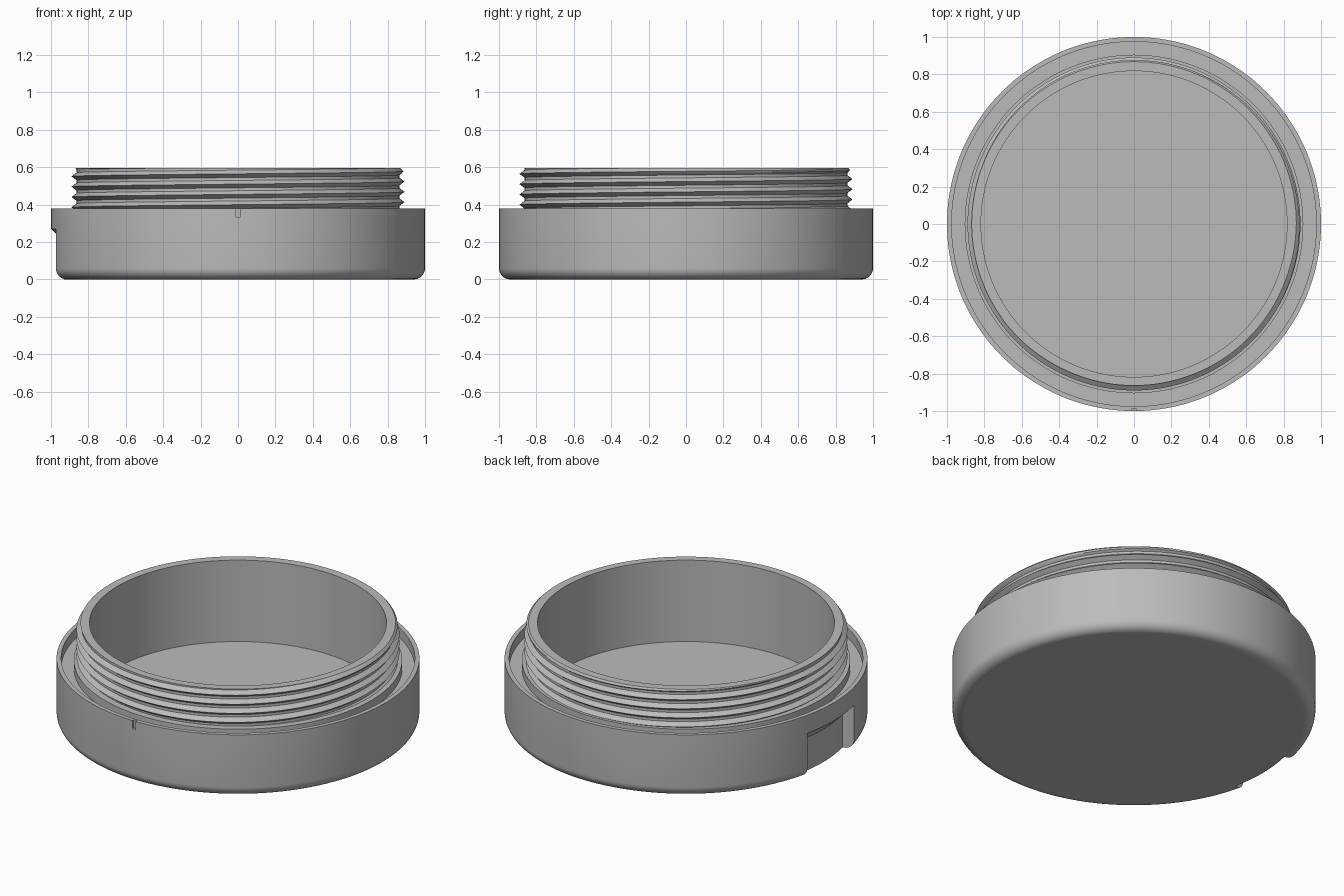
import bpy, bmesh
from math import sin, cos, pi, radians

if "Cube" in bpy.data.objects:
    bpy.data.objects.remove(bpy.data.objects["Cube"])

GREY = (0.5, 0.5, 0.5, 1)
mat = bpy.data.materials.new("plain grey")
mat.use_nodes = True
mat.diffuse_color = GREY
mat.node_tree.nodes["Principled BSDF"].inputs["Base Color"].default_value = GREY

SEGMENTS = 144
FULL_TURN = [2 * pi * i / SEGMENTS for i in range(SEGMENTS + 1)]


def sweep(name, section, angles, closed=True, caps=False):
    """Sweep a section of (radius, z) points, given per angle, around z."""
    bm = bmesh.new()
    rings = [[bm.verts.new((r * cos(t), r * sin(t), z)) for r, z in section(t)]
             for t in angles]
    count = len(rings[0])
    for a, b in zip(rings, rings[1:]):
        for i in range(count if closed else count - 1):
            k = (i + 1) % count
            bm.faces.new((a[i], b[i], b[k], a[k]))
    if caps:
        bm.faces.new(rings[0])
        bm.faces.new(rings[-1])
    bmesh.ops.remove_doubles(bm, verts=bm.verts, dist=1e-5)
    bmesh.ops.recalc_face_normals(bm, faces=bm.faces)
    mesh = bpy.data.meshes.new(name)
    bm.to_mesh(mesh)
    bm.free()
    mesh.materials.append(mat)
    obj = bpy.data.objects.new(name, mesh)
    bpy.context.collection.objects.link(obj)
    return obj


def smooth(obj):
    bpy.ops.object.select_all(action='DESELECT')
    obj.select_set(True)
    bpy.context.view_layer.objects.active = obj
    bpy.ops.object.shade_smooth_by_angle(angle=radians(28))


def cut(obj, cutter):
    mod = obj.modifiers.new("cut", 'BOOLEAN')
    mod.operation, mod.solver, mod.object = 'DIFFERENCE', 'EXACT', cutter
    bpy.context.view_layer.objects.active = obj
    bpy.ops.object.modifier_apply(modifier=mod.name)
    bpy.data.objects.remove(cutter)


# Body: rounded base, thin outer rim, ring groove, shoulder and bowl
RIM, SHOULDER, TOP, BORE, FILLET = 0.38, 0.37, 0.595, 0.818, 0.06
fillet = [(1 - FILLET + FILLET * sin(a), FILLET - FILLET * cos(a))
          for a in (pi / 2 * i / 8 for i in range(9))]
body_profile = ([(0, 0), (0.92, 0)] + fillet +
                [(1, RIM), (0.975, RIM), (0.975, 0.32), (0.905, 0.32),
                 (0.905, SHOULDER), (BORE, SHOULDER), (BORE, 0.1), (0, 0.1)])
body = sweep("body", lambda t: body_profile, FULL_TURN, closed=False)

# Finger recess on the right side, with a sloping ceiling
recess_profile = [(0.93, -0.1), (1.1, -0.1), (1.1, 0.37), (0.93, 0.2)]
recess_angles = [radians(180 - 13 + 26 * i / 10) for i in range(11)]
cut(body, sweep("recess_cutter", lambda t: recess_profile, recess_angles, caps=True))

# Small alignment notch in the front of the rim
bpy.ops.mesh.primitive_cube_add(size=1, location=(0, -1, 0.38))
notch = bpy.context.object
notch.scale = (0.022, 0.026, 0.1)
cut(body, notch)
smooth(body)

# Threaded neck: rows follow the helix and are trimmed at top and bottom
PITCH, ROOT, CREST, FLANK, CREST_Z = 0.055, 0.864, 0.89, 0.36, 0.578


def neck_section(t):
    points = []
    for turn in range(-6, 4):
        for f in (-FLANK, -FLANK / 2, 0, FLANK / 2, FLANK):
            z = CREST_Z + PITCH * (turn + f + t / (2 * pi))
            z = min(max(z, SHOULDER), TOP)
            phase = (z - CREST_Z) / PITCH - t / (2 * pi)
            off = abs(phase - round(phase))
            r = ROOT + (CREST - ROOT) * max(0, 1 - off / FLANK)
            points.append((min(r, ROOT + 0.004 + (TOP - z)), z))
    return points + [(BORE, TOP), (BORE, SHOULDER)]


smooth(sweep("threaded_neck", neck_section, FULL_TURN))
